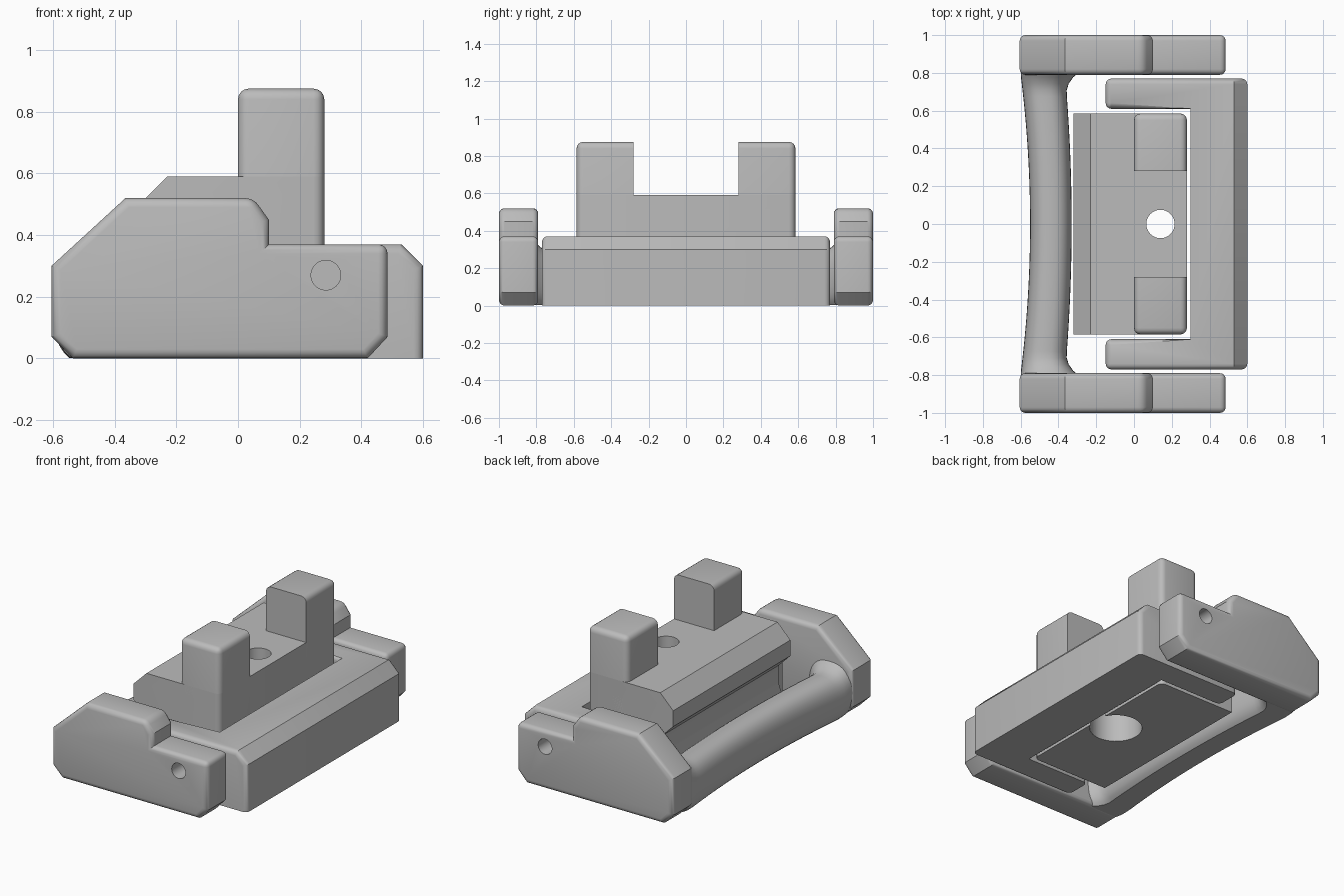
import bpy, bmesh, math
from mathutils import Vector

if "Cube" in bpy.data.objects:
    bpy.data.objects.remove(bpy.data.objects["Cube"], do_unlink=True)

grey = bpy.data.materials.new("matte grey")
grey.use_nodes = True
colour = (0.5, 0.5, 0.5, 1)
grey.diffuse_color = colour
grey.node_tree.nodes["Principled BSDF"].inputs["Base Color"].default_value = colour


def finish(bm, name):
    """Turn a bmesh into a shaded object."""
    bmesh.ops.recalc_face_normals(bm, faces=bm.faces)
    mesh = bpy.data.meshes.new(name)
    bm.to_mesh(mesh)
    bm.free()
    mesh.materials.append(grey)
    obj = bpy.data.objects.new(name, mesh)
    bpy.context.collection.objects.link(obj)
    return obj


def smooth(obj):
    bpy.ops.object.select_all(action="DESELECT")
    obj.select_set(True)
    bpy.context.view_layer.objects.active = obj
    bpy.ops.object.shade_smooth_by_angle(angle=math.radians(35))


def prism(points, vector):
    """Extrude a closed outline along a vector."""
    bm = bmesh.new()
    face = bm.faces.new([bm.verts.new(p) for p in points])
    moved = bmesh.ops.extrude_face_region(bm, geom=[face])["geom"]
    bmesh.ops.translate(bm, vec=vector, verts=[v for v in moved if isinstance(v, bmesh.types.BMVert)])
    bmesh.ops.recalc_face_normals(bm, faces=bm.faces)
    return bm


def round_edges(bm, keep, size, segments=4):
    """Bevel sharp convex edges whose midpoint and direction pass a rule."""
    edges = []
    for e in bm.edges:
        a, b = (v.co for v in e.verts)
        if e.calc_face_angle_signed() > math.radians(50) and keep((a + b) / 2, (b - a).normalized()):
            edges.append(e)
    bmesh.ops.bevel(bm, geom=edges, offset=size, segments=segments, profile=0.5,
                    affect="EDGES", clamp_overlap=True)


def drill(obj, centre, radius, depth, axis):
    """Cut a round hole with a hidden cylinder."""
    bm = bmesh.new()
    bmesh.ops.create_cone(bm, cap_ends=True, segments=48, radius1=radius, radius2=radius, depth=depth)
    cutter = finish(bm, "hole_cutter")
    cutter.rotation_euler = Vector(axis).to_track_quat("Z", "Y").to_euler()
    cutter.location = centre
    bpy.context.view_layer.update()
    mod = obj.modifiers.new("hole", "BOOLEAN")
    mod.object, mod.solver = cutter, "EXACT"
    bpy.ops.object.select_all(action="DESELECT")
    bpy.context.view_layer.objects.active = obj
    obj.select_set(True)
    bpy.ops.object.modifier_apply(modifier=mod.name)
    bpy.data.objects.remove(cutter, do_unlink=True)


# Side arms with a stepped, chamfered profile and a pin hole
arm_profile = [(-.535, 0), (.42, 0), (.485, .07), (.485, .37), (.1, .37), (.1, .45),
               (.05, .52), (-.365, .52), (-.605, .3), (-.605, .07)]
for side, name in ((-1, "front_arm"), (1, "back_arm")):
    bm = prism([(x, side * .79, z) for x, z in arm_profile], (0, side * .21, 0))
    round_edges(bm, lambda m, d: True, .03)
    arm = finish(bm, name)
    drill(arm, (.285, side, .27), .048, .3, (0, 1, 0))
    smooth(arm)

# U-shaped frame with a chamfered long edge
outline = [(.6, -.77), (.6, .77), (-.15, .77), (-.15, .61), (.3, .61),
           (.3, -.61), (-.15, -.61), (-.15, -.77)]
bm = prism([(x, y, 0) for x, y in outline], (0, 0, .37))
round_edges(bm, lambda m, d: m.x > .59 and m.z > .36, .07, 1)
round_edges(bm, lambda m, d: m.z > .01 and not (.29 < m.x < .31 and abs(m.y) < .6), .03)
smooth(finish(bm, "outer_frame"))

# Central block with an undercut grip side
block_profile = [(.28, 0), (.28, .59), (-.23, .59), (-.32, .5), (-.32, .4),
                 (-.24, .32), (-.24, .2), (-.265, .13), (-.265, 0)]
bm = prism([(x, -.585, z) for x, z in block_profile], (0, 1.17, 0))
round_edges(bm, lambda m, d: m.x > .27 and abs(d.z) > .9, .035)
block = finish(bm, "centre_block")
drill(block, (.14, 0, .3), .075, 1, (0, 0, 1))
drill(block, (.14, 0, 0), .155, .5, (0, 0, 1))
smooth(block)

# Two upright posts, rounded except on their facing sides
for side, name in ((-1, "front_post"), (1, "back_post")):
    base = [(0, .28), (.28, .28), (.28, .585), (0, .585)]
    bm = prism([(x, side * y, .3) for x, y in base], (0, 0, .575))
    round_edges(bm, lambda m, d: m.z > .31 and abs(m.y) > .29, .035)
    smooth(finish(bm, name))

# Bowed grip bar, flat underneath and flaring into the arms
bm = bmesh.new()
rings = []
stations, sides = 48, 32
for i in range(stations + 1):
    y = -.81 + 1.62 * i / stations
    bow = (y / .79) ** 2
    flare = max(0, (abs(y) - .69) / .12) ** 2
    outer = -.55 - .05 * min(bow, 1)
    inner = -.33 - .035 * bow + .08 * flare
    top = .28 + .06 * flare
    ring = []
    for k in range(sides):
        t = math.tau * k / sides
        c, s = math.cos(t), math.sin(t)
        x = (outer + inner) / 2 + (inner - outer) / 2 * math.copysign(abs(c) ** .8, c)
        z = top / 2 - .01 + (top / 2 + .01) * math.copysign(abs(s) ** .8, s)
        ring.append(bm.verts.new((x, y, max(z, .002))))
    rings.append(ring)
for a, b in zip(rings, rings[1:]):
    for k in range(sides):
        n = (k + 1) % sides
        bm.faces.new((a[k], a[n], b[n], b[k]))
bm.faces.new(rings[0])
bm.faces.new(rings[-1])
smooth(finish(bm, "grip_bar"))
